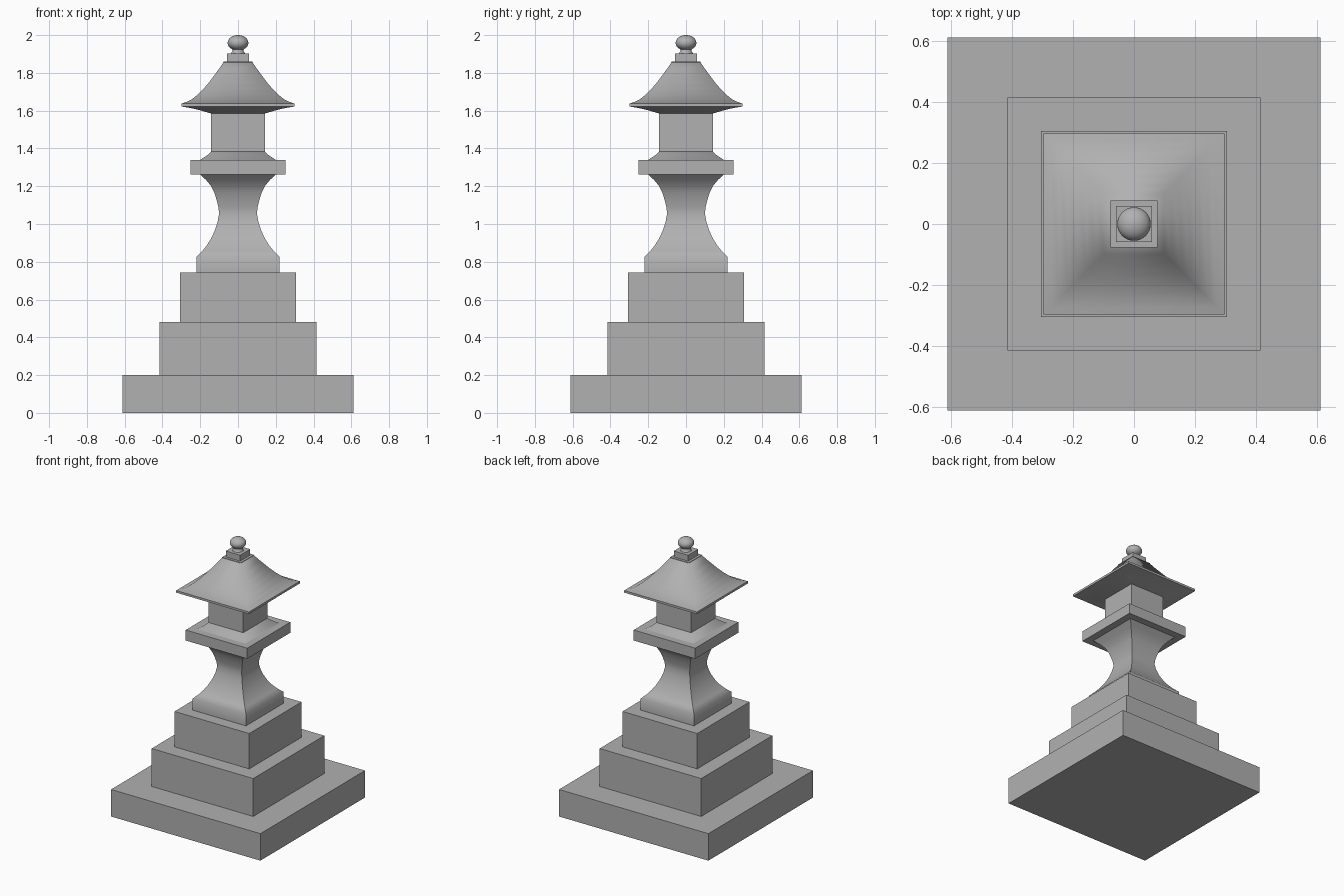
import bpy, bmesh, math

if "Cube" in bpy.data.objects:
    bpy.data.objects.remove(bpy.data.objects["Cube"])

# Dark stone
stone = bpy.data.materials.new("dark_stone")
stone.diffuse_color = (0.44, 0.44, 0.44, 1)
stone.use_nodes = True
stone.node_tree.nodes["Principled BSDF"].inputs["Base Color"].default_value = stone.diffuse_color


def loft(name, profile, sides=4, angle=30):
    """Stack rings of (half_width, z); four sides give square sections."""
    bm = bmesh.new()
    k = math.sqrt(2) if sides == 4 else 1
    rings = []
    for r, z in profile:
        ring = []
        for i in range(sides):
            a = 2 * math.pi * i / sides + math.pi / 4
            ring.append(bm.verts.new((k * r * math.cos(a), k * r * math.sin(a), z)))
        rings.append(ring)
    for lo, hi in zip(rings, rings[1:]):
        for i in range(sides):
            j = (i + 1) % sides
            bm.faces.new((lo[i], lo[j], hi[j], hi[i]))
    bm.faces.new(rings[0][::-1])
    bm.faces.new(rings[-1])
    me = bpy.data.meshes.new(name)
    bm.to_mesh(me)
    bm.free()
    me.materials.append(stone)
    ob = bpy.data.objects.new(name, me)
    bpy.context.collection.objects.link(ob)
    bpy.ops.object.select_all(action='DESELECT')
    ob.select_set(True)
    bpy.context.view_layer.objects.active = ob
    bpy.ops.object.shade_smooth_by_angle(angle=math.radians(angle))
    return ob


def block(name, half, z0, z1):
    return loft(name, [(half, z0), (half, z1)])


# Stepped base
block("base_slab", 0.612, 0.0, 0.2)
block("middle_step", 0.416, 0.2, 0.481)
block("upper_step", 0.306, 0.481, 0.743)

# Waisted pedestal flaring out under the platform
loft("pedestal", [(0.219, 0.743), (0.219, 0.828), (0.188, 0.858), (0.163, 0.89),
                  (0.14, 0.928), (0.122, 0.968), (0.108, 1.012), (0.10, 1.055),
                  (0.104, 1.09), (0.114, 1.13), (0.126, 1.167), (0.142, 1.2),
                  (0.168, 1.232), (0.2, 1.262)], angle=50)

# Platform with sloped top, and the lamp chamber
block("platform", 0.252, 1.262, 1.34)
loft("platform_slope", [(0.2, 1.34), (0.165, 1.362), (0.142, 1.383)], angle=50)
block("lamp_chamber", 0.142, 1.383, 1.586)

# Curved roof with thin eaves and a flat top
loft("roof", [(0.142, 1.585), (0.2, 1.602), (0.25, 1.614), (0.298, 1.622), (0.298, 1.638),
              (0.272, 1.646), (0.245, 1.66), (0.215, 1.683), (0.185, 1.713),
              (0.155, 1.748), (0.125, 1.788), (0.098, 1.825), (0.076, 1.857)], angle=72)
block("roof_top", 0.077, 1.855, 1.859)

# Finial
block("finial_block", 0.059, 1.859, 1.903)
loft("finial_neck", [(0.037, 1.903), (0.03, 1.915), (0.028, 1.93)], sides=32)
bpy.ops.mesh.primitive_uv_sphere_add(segments=32, ring_count=16, radius=1, location=(0, 0, 1.959))
ball = bpy.context.object
ball.name = "finial_ball"
ball.scale = (0.055, 0.055, 0.041)
ball.data.materials.append(stone)
bpy.ops.object.shade_smooth()
